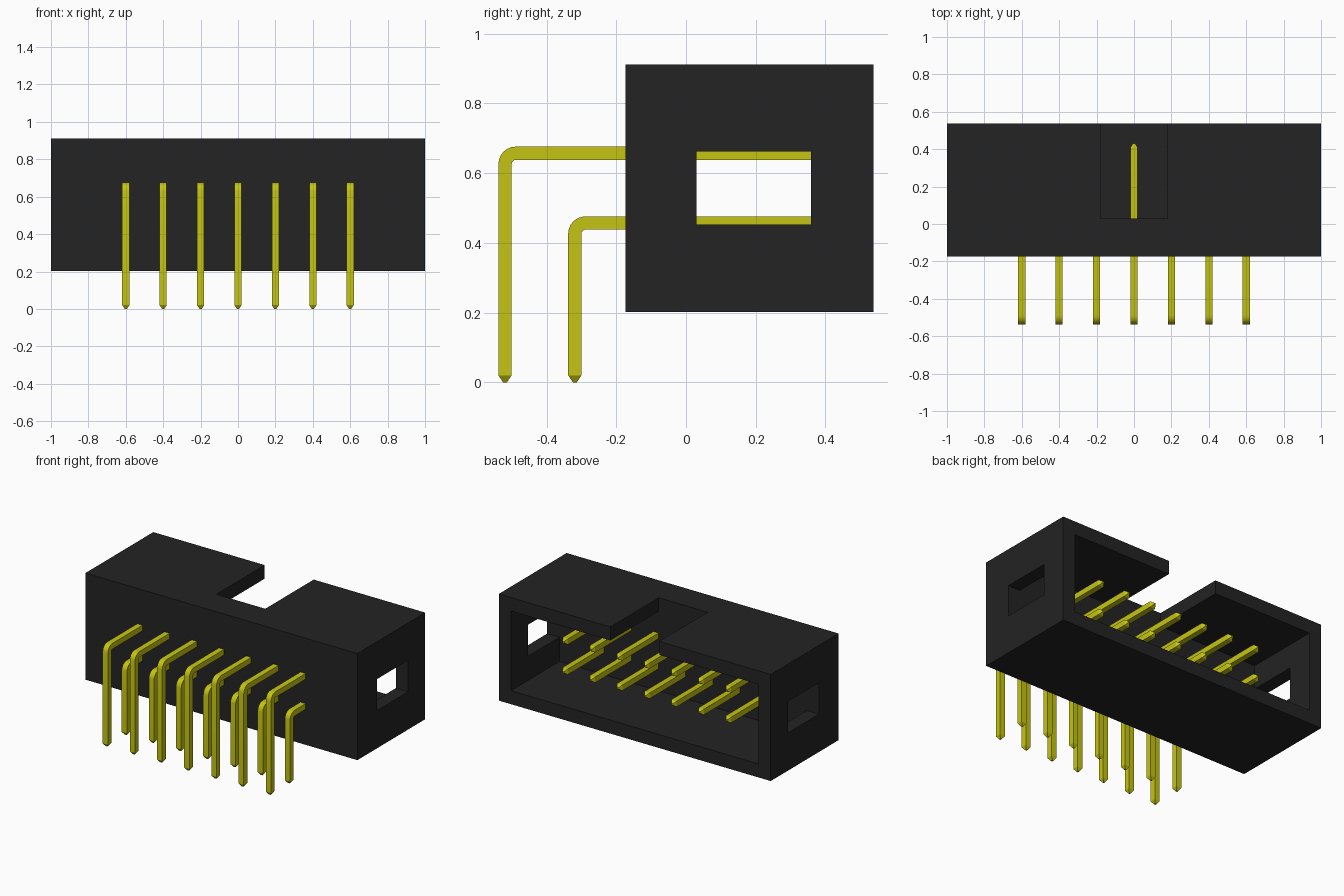
import bpy, bmesh, math
from mathutils import Vector

old = bpy.data.objects.get("Cube")
if old:
    bpy.data.objects.remove(old, do_unlink=True)


def material(name, color):
    m = bpy.data.materials.new(name)
    m.use_nodes = True
    m.diffuse_color = color
    bsdf = next(n for n in m.node_tree.nodes if n.type == 'BSDF_PRINCIPLED')
    bsdf.inputs["Base Color"].default_value = color
    return m


def add_object(name, bm, mat):
    bmesh.ops.recalc_face_normals(bm, faces=bm.faces)
    mesh = bpy.data.meshes.new(name)
    bm.to_mesh(mesh)
    bm.free()
    mesh.materials.append(mat)
    ob = bpy.data.objects.new(name, mesh)
    bpy.context.collection.objects.link(ob)
    return ob


def box(name, low, high, mat):
    low, high = Vector(low), Vector(high)
    bm = bmesh.new()
    bmesh.ops.create_cube(bm, size=1)
    for v in bm.verts:
        v.co = (low + high) / 2 + v.co * (high - low)
    return add_object(name, bm, mat)


def cut(target, cutter):
    mod = target.modifiers.new("cut", 'BOOLEAN')
    mod.operation, mod.solver, mod.object = 'DIFFERENCE', 'EXACT', cutter
    cutter.hide_render = True
    bpy.ops.object.select_all(action='DESELECT')
    bpy.context.view_layer.objects.active = target
    target.select_set(True)
    bpy.ops.object.modifier_apply(modifier=mod.name)
    bpy.data.objects.remove(cutter, do_unlink=True)


black = material("black plastic", (0.017, 0.017, 0.017, 1))
yellow = material("yellow metal", (0.55, 0.55, 0.006, 1))

# Open shrouded housing: cavity, top key slot and end windows share one floor
BOTTOM, TOP, FRONT, BACK = 0.202, 0.911, -0.174, 0.538
FLOOR, WALL = 0.03, 0.09
housing = box("housing", (-1, FRONT, BOTTOM), (1, BACK, TOP), black)
cut(housing, box("cavity_cutter", (-1 + WALL, FLOOR, BOTTOM + WALL),
                 (1 - WALL, 1, TOP - WALL), black))
cut(housing, box("slot_cutter", (-0.18, FLOOR, 0.6), (0.18, 1, 1.2), black))
cut(housing, box("window_cutter", (-1.2, FLOOR, 0.453), (1.2, 0.358, 0.662), black))


# Square bent pin with tapered tips, swept along a path in the YZ plane
HALF, TIP, BEND, STEPS = 0.019, 0.02, 0.031, 6


def bent_pin(name, x, leg_y, z):
    end_y = 0.43
    # Each ring: centre y, centre z, sweep angle, half width
    rings = [(leg_y, 0, 0, HALF * 0.3), (leg_y, TIP, 0, HALF)]
    for i in range(STEPS + 1):
        a = math.pi / 2 * i / STEPS
        rings.append((leg_y + BEND * (1 - math.cos(a)),
                      z - BEND + BEND * math.sin(a), a, HALF))
    a = math.pi / 2
    rings += [(end_y - TIP, z, a, HALF), (end_y, z, a, HALF * 0.3)]
    bm = bmesh.new()
    loops = []
    for y, h, a, r in rings:
        side = Vector((0, math.cos(a), -math.sin(a)))
        loops.append([bm.verts.new(Vector((x + sx * r, y, h)) + side * sy * r)
                      for sx, sy in ((-1, -1), (1, -1), (1, 1), (-1, 1))])
    for lo, hi in zip(loops, loops[1:]):
        for k in range(4):
            n = (k + 1) % 4
            bm.faces.new((lo[k], lo[n], hi[n], hi[k]))
    bm.faces.new(loops[0])
    bm.faces.new(loops[-1])
    pin = add_object(name, bm, yellow)
    bpy.ops.object.select_all(action='DESELECT')
    bpy.context.view_layer.objects.active = pin
    pin.select_set(True)
    bpy.ops.object.shade_smooth_by_angle(angle=math.radians(25))


# Two rows of seven pins
for i in range(7):
    x = (i - 3) * 0.2
    bent_pin(f"upper_pin_{i + 1}", x, -0.519, 0.657)
    bent_pin(f"lower_pin_{i + 1}", x, -0.319, 0.457)
